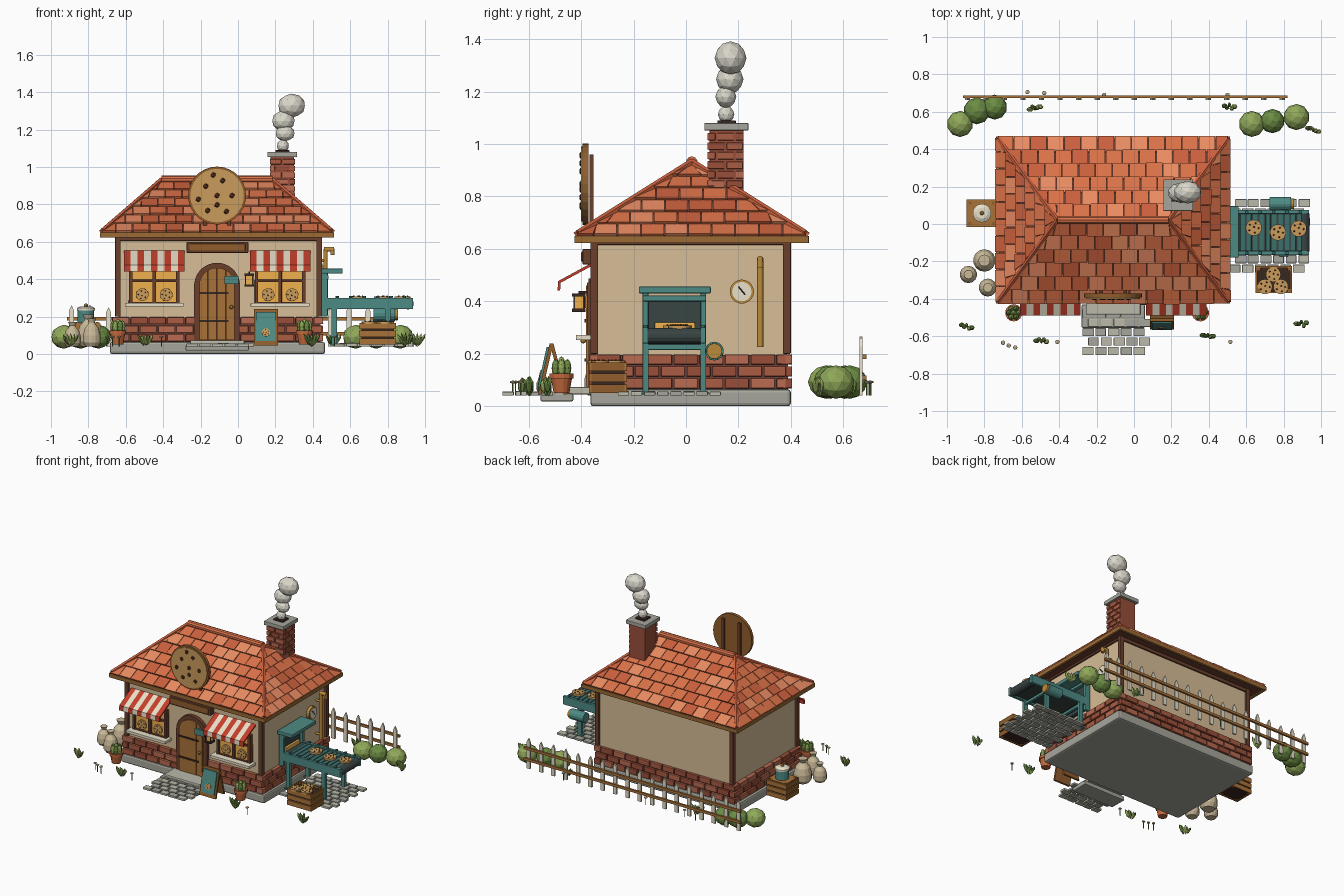
import bpy, bmesh, math, random
from mathutils import Vector as V, Matrix

if "Cube" in bpy.data.objects:
    bpy.data.objects.remove(bpy.data.objects["Cube"])
random.seed(4)
MATS = {}
HEX = dict(tile1='D9714A', tile2='C8603F', tile3='E88A62', brick1='A85C45', brick2='98503C', brick3='B96B52',
           mortar='6B4038', stone='A5A59B', stone2='B9B8A8', wall='D6BC96', timber='6A4130', fascia='9A6A38',
           wood='A8723C', wood2='8F5E30', dark='3A2A24', gold='E0A040', cookie='C99A5C', chip='4A2C1E', cream='E8DFC8',
           red='C4402F', teal='4F8A84', teal2='3D6F6B', belt='3B4644', brass='B98A3E', smoke='DAD7CA', sack='C9B896',
           pot='C0683F', leaf1='8FA85A', leaf2='6B8B45', leaf3='A9BC68', glow='F0B050')

def mat(n):
    if n not in MATS:
        m = bpy.data.materials.new(n)
        m.diffuse_color = [(int(HEX[n][i:i+2], 16) / 255) ** 2.2 for i in (0, 2, 4)] + [1]
        m.use_nodes = True
        m.node_tree.nodes["Principled BSDF"].inputs["Base Color"].default_value = m.diffuse_color
        MATS[n] = m
    return MATS[n]

class Part:
    """One named object gathered from simple solids."""
    def __init__(s, name):
        s.name, s.bm, s.mats = name, bmesh.new(), []
    def tag(s, faces, m, smooth=False):
        if m not in s.mats: s.mats.append(m)
        for f in faces:
            f.material_index = s.mats.index(m); f.smooth = smooth
    def prism(s, pts, top, m):
        if isinstance(top, V): top = [V(p) + top for p in pts]
        a = [s.bm.verts.new(p) for p in pts]; b = [s.bm.verts.new(p) for p in top]
        n = len(a)
        s.tag([s.bm.faces.new(a[::-1]), s.bm.faces.new(b)] +
              [s.bm.faces.new((a[i], a[(i+1) % n], b[(i+1) % n], b[i])) for i in range(n)], m)
    def box(s, x0, x1, y0, y1, z0, z1, m):
        s.prism([(x0, y0, z0), (x1, y0, z0), (x1, y1, z0), (x0, y1, z0)], V((0, 0, z1 - z0)), m)
    def cyl(s, p, q, r, m, r2=None, n=14):
        p, q = V(p), V(q); d = q - p
        M = Matrix.Translation((p + q) / 2) @ d.to_track_quat('Z', 'Y').to_matrix().to_4x4()
        g = bmesh.ops.create_cone(s.bm, cap_ends=True, segments=n, radius1=r, radius2=r if r2 is None else r2,
                                  depth=d.length, matrix=M)
        s.tag({f for v in g['verts'] for f in v.link_faces}, m)
    def ball(s, c, r, m, sub=2, rot=None):
        M = Matrix.Translation(c) @ (rot or Matrix()) @ Matrix.Diagonal((*r, 1))
        g = bmesh.ops.create_icosphere(s.bm, subdivisions=sub, radius=1, matrix=M)
        s.tag({f for v in g['verts'] for f in v.link_faces}, m, sub > 2)
    def lathe(s, x, y, prof, m, n=14):
        for (r, z), (r2, z2) in zip(prof, prof[1:]):
            s.cyl((x, y, z), (x, y, z2), r, m, r2, n)
    def cookie(s, c, r, axis, t=.014):
        c, ax = V(c), V(axis)
        s.cyl(c, c + ax * t, r, 'cookie', n=20)
        u = ax.orthogonal().normalized(); w = ax.cross(u)
        for i in range(6):
            k = r * (.62 if i else .1); a = i * 1.256 + .4
            s.ball(c + ax * t + (u * math.cos(a) + w * math.sin(a)) * k, [r * .12] * 3, 'chip', 1)
    def done(s, bevel=0):
        bmesh.ops.remove_doubles(s.bm, verts=s.bm.verts, dist=1e-5)
        bmesh.ops.recalc_face_normals(s.bm, faces=s.bm.faces)
        me = bpy.data.meshes.new(s.name); s.bm.to_mesh(me); s.bm.free()
        for m in s.mats: me.materials.append(mat(m))
        o = bpy.data.objects.new(s.name, me); bpy.context.collection.objects.link(o)
        if bevel:
            b = o.modifiers.new('bevel', 'BEVEL'); b.width = bevel; b.segments = 2

def bricks(p, axis, a0, a1, f0, f1, z0, z1, rows, w, gap=.008):
    h = (z1 - z0) / rows
    for r in range(rows):
        a = a0 - (w / 2 if r % 2 else 0)
        while a < a1 - .01:
            lo, hi = max(a, a0), min(a + w - gap, a1); a += w
            if hi - lo < .015: continue
            z = z0 + r * h; m = random.choice(['brick1', 'brick2', 'brick3'])
            if axis == 'x': p.box(lo, hi, f0, f1, z, z + h - gap, m)
            else: p.box(f0, f1, lo, hi, z, z + h - gap, m)

# foundation, walls and brick skirt
p = Part('foundation'); p.box(-.685, .465, -.365, .4, 0, .065, 'stone'); p.done(.012)
p = Part('walls'); p.box(-.64, .43, -.345, .385, .06, .63, 'wall')
p.box(-.655, .442, -.352, .39, .06, .195, 'mortar'); p.done()
p = Part('brick_skirt')
for f0, f1 in ((-.368, -.34), (.38, .405)): bricks(p, 'x', -.672, .455, f0, f1, .068, .205, 3, .098)
for f0, f1 in ((-.672, -.64), (.43, .455)): bricks(p, 'y', -.34, .38, f0, f1, .068, .205, 3, .098)
p.done(.003)
p = Part('timber_frame')
for x in (-.657, .42):
    for y in (-.365, .37): p.box(x, x + .03, y, y + .03, .2, .63, 'timber')
for y in (-.36, .38): p.box(-.65, .445, y, y + .015, .605, .63, 'timber')
for x in (-.65, .43): p.box(x, x + .013, -.35, .39, .615, .63, 'timber')
p.done(.003)

# hipped roof: core, eave boards, tiles, ridge and hip caps
ex0, ex1, ey0, ey1, ez = -.725, .5, -.412, .455, .645
E = [V((ex0, ey0, ez)), V((ex1, ey0, ez)), V((ex1, ey1, ez)), V((ex0, ey1, ez))]
RL, RR = V((-.41, .022, .917)), V((.185, .022, .917))
p = Part('roof_core'); p.box(ex0, ex1, ey0, ey1, .63, ez, 'timber')
lo = [p.bm.verts.new(e) for e in E]; l, r = p.bm.verts.new(RL), p.bm.verts.new(RR)
p.tag([p.bm.faces.new(f) for f in ((lo[0], lo[1], r, l), (lo[1], lo[2], r), (lo[2], lo[3], l, r), (lo[3], lo[0], l))], 'mortar')
p.done()
p = Part('eave_boards')
for y in (ey0 - .014, ey1 - .006): p.box(ex0 - .014, ex1 + .014, y, y + .02, .622, .65, 'fascia')
for x in (ex0 - .014, ex1 - .006): p.box(x, x + .02, ey0, ey1, .622, .65, 'fascia')
p.done(.003)
p = Part('roof_tiles')
for e0, e1, r0, r1 in ((E[0], E[1], RL, RR), (E[1], E[2], RR, RR), (E[2], E[3], RR, RL), (E[3], E[0], RL, RL)):
    u = (e1 - e0).normalized(); L = (e1 - e0).length
    a, b = (r0 - e0).dot(u), (e1 - r1).dot(u)
    w = (r0 - e0) - u * a; n = u.cross(w).normalized(); rows = 6
    for j in range(rows):
        v0, v1 = (j - .06) / rows, (j + 1) / rows
        s = -random.uniform(.01, .03) - (.045 if j % 2 else 0)
        while s < L:
            c = lambda q, v: min(max(q, a * v), max(L - b * v, a * v))
            q0, q1 = s, s + .086; s += .09
            if c(q1, v0) - c(q0, v0) < .012: continue
            t = random.uniform(.018, .024)
            pt = lambda q, v, h: e0 + u * c(q, v) + w * v + n * h
            p.prism([pt(q0, v0, 0), pt(q1, v0, 0), pt(q1, v1, 0), pt(q0, v1, 0)],
                    [pt(q0, v0, t), pt(q1, v0, t), pt(q1, v1, .01), pt(q0, v1, .01)],
                    random.choice(['tile1', 'tile1', 'tile2', 'tile3']))
p.done()
p = Part('ridge_and_hip_caps'); up = V((0, 0, .014))
p.cyl(RL + up, RR + up, .022, 'tile1', n=10)
for e, r in zip(E, (RL, RR, RR, RL)): p.cyl(e + up, r + up, .014, 'tile2', n=6)
p.done()

# chimney and smoke
p = Part('chimney'); p.box(.175, .3, .09, .22, .76, 1.055, 'brick2')
bricks(p, 'x', .17, .305, .082, .1, .8, 1.05, 7, .07); bricks(p, 'y', .085, .22, .29, .306, .76, 1.05, 8, .07)
p.box(.158, .315, .07, .238, 1.052, 1.08, 'stone'); p.box(.2, .275, .12, .19, 1.07, 1.09, 'dark'); p.done(.003)
p = Part('smoke')
for x, y, z, r, k in ((.24, .153, 1.113, .033, .033), (.252, .152, 1.18, .052, .042), (.243, .167, 1.247, .062, .055),
                      (.287, .17, 1.328, .074, .064)): p.ball((x, y, z), (r, k * .95, k), 'smoke')
p.done()

# round biscuit roof sign and its supports
p = Part('roof_sign'); X, Z = -.112, .847
p.cyl((X, -.372, Z), (X, -.394, Z), .155, 'wood2', n=28); p.cyl((X, -.39, Z), (X, -.4, Z), .143, 'cookie', n=28)
for dx, dz in ((-.06, .05), (.03, .08), (.08, 0), (.05, -.085), (-.05, -.08), (-.1, -.02), (0, 0), (-.02, .11), (0, -.05)):
    p.ball((X + dx, -.4, Z + dz), (.015, .008, .015), 'chip', 1)
for dx in (-.065, .065): p.box(X + dx - .01, X + dx + .01, -.368, -.352, .65, .96, 'timber')
p.done()
p = Part('name_board'); p.box(-.275, .055, -.395, -.35, .54, .6, 'timber'); p.box(-.26, .04, -.4, -.39, .55, .59, 'wood2'); p.done(.005)

# arched door
def arch(p, xa, xb, cx, r, zc, z0, y0, y1, m, n=12):
    pts = [(xa, y0, z0)]
    for i in range(n + 1):
        x = xa + (xb - xa) * (.5 - .5 * math.cos(math.pi * i / n))
        pts.append((x, y0, zc + math.sqrt(max(r * r - (x - cx) ** 2, 0))))
    p.prism(pts + [(xb, y0, z0)], V((0, y1 - y0, 0)), m)
p = Part('door'); arch(p, -.235, .01, -.112, .1226, .365, .07, -.372, -.34, 'timber', 18)
for i in range(4):
    xa = -.207 + i * .0475; arch(p, xa, xa + .0445, -.112, .096, .365, .075, -.382, -.36, 'wood', 8)
for z in (.17, .32): p.box(-.207, -.05, -.387, -.375, z, z + .012, 'dark')
p.ball((-.035, -.392, .25), [.011] * 3, 'brass'); p.box(-.072, .004, -.395, -.382, .375, .418, 'teal'); p.done()
p = Part('door_steps'); p.box(-.255, .035, -.485, -.36, .045, .073, 'stone2'); p.box(-.28, .058, -.555, -.43, .018, .048, 'stone'); p.done(.006)

# windows, sills and striped awnings
for side, cx in (('left', -.448), ('right', .225)):
    p = Part(side + '_window'); p.box(cx - .125, cx + .125, -.36, -.34, .27, .46, 'glow')
    for x in (-.135, -.009, .117): p.box(cx + x, cx + x + .018, -.378, -.345, .265, .47, 'timber')
    for z in (.265, .385, .46): p.box(cx - .135, cx + .135, -.375, -.345, z, z + .012, 'timber')
    for x in (-.064, .064): p.cookie((cx + x, -.362, .317), .034, (0, -1, 0), .01)
    p.box(cx - .157, cx + .157, -.42, -.345, .253, .272, 'cream'); p.done(.002)
    p = Part(side + '_awning')
    for i in range(9):
        x = cx - .162 + i * .036
        p.prism([(x, -.35, .552), (x, -.488, .477), (x, -.49, .442), (x, -.48, .442), (x, -.478, .471), (x, -.35, .54)],
                V((.036, 0, 0)), 'cream' if i % 2 else 'red')
    p.done()

# lantern and sandwich board
p = Part('lantern'); p.box(.055, .065, -.41, -.35, .43, .44, 'dark'); p.box(.043, .077, -.426, -.39, .37, .42, 'glow')
for z in (.36, .418): p.box(.035, .085, -.434, -.384, z, z + .012, 'dark')
for x in (.038, .076):
    for y in (-.43, -.392): p.box(x, x + .006, y, y + .006, .365, .425, 'dark')
p.done()
p = Part('sandwich_board')
for yb, m in ((-.565, 'wood2'), (-.468, 'wood2')):
    p.prism([(.085, yb, .045), (.215, yb, .045), (.215, -.52, .24), (.085, -.52, .24)], V((0, .014, 0)), m)
p.prism([(.097, -.566, .07), (.203, -.566, .07), (.203, -.532, .225), (.097, -.532, .225)], V((0, .012, 0)), 'teal')
p.cookie((.15, -.553, .115), .022, (0, -.98, .2), .006); p.done()

# potted plants
for side, x in (('left', -.643), ('right', .355)):
    p = Part(side + '_potted_plant'); p.lathe(x, -.475, [(.03, .05), (.04, .105)], 'pot'); p.lathe(x, -.475, [(.046, .105), (.046, .125)], 'pot')
    for i in range(7):
        a = i * 1.047; k = .026 if i else 0
        p.ball((x + k * math.cos(a), -.475 + k * math.sin(a), .145 + (0 if i else .01)), (.015, .015, .035), 'leaf2' if i % 2 else 'leaf1')
    p.done()

# conveyor oven on the right wall
p = Part('oven_mouth'); p.box(.43, .46, -.15, .065, .23, .42, 'belt'); p.box(.455, .475, -.12, .035, .28, .32, 'glow')
for y in (-.165, .055): p.box(.44, .48, y, y + .022, .2, .435, 'teal')
p.box(.44, .485, -.165, .077, .4, .422, 'teal'); p.box(.44, .56, -.18, .095, .43, .457, 'teal'); p.done(.005)
p = Part('conveyor'); p.box(.47, .91, -.145, .055, .25, .29, 'belt')
for x in (.49, .91): p.cyl((x, -.147, .268), (x, .057, .268), .03, 'belt')
for i in range(12): p.box(.5 + i * .034, .525 + i * .034, -.143, .053, .288, .294, 'teal2')
for y in (-.165, .055):
    p.box(.475, .935, y, y + .02, .24, .3, 'teal')
    for i in range(6): p.cyl((.53 + i * .072, y + .01, .3), (.53 + i * .072, y + .01, .31), .01, 'teal2', n=8)
    for x in (.515, .8):
        p.box(x - .015, x + .015, y, y + .022, .05, .245, 'teal'); p.box(x - .024, x + .024, y - .008, y + .03, .045, .056, 'teal2')
for x in (.515, .8): p.box(x - .01, x + .01, -.15, .06, .215, .235, 'teal')
p.cyl((.725, .108, .21), (.84, .108, .21), .036, 'teal'); p.cyl((.84, .108, .21), (.855, .108, .21), .03, 'brass')
p.done(.002)
p = Part('belt_biscuits')
for x, y in ((.64, -.02), (.77, -.045), (.88, -.025)): p.cookie((x, y, .294), .043, (0, 0, 1))
p.done()
p = Part('wall_gauge'); p.cyl((.43, .213, .437), (.452, .213, .437), .046, 'brass', n=20)
p.cyl((.45, .213, .437), (.456, .213, .437), .037, 'cream', n=20); p.cyl((.458, .2, .455), (.458, .225, .425), .003, 'dark', n=5); p.done()
p = Part('steam_pipe'); path = [(.43, .283, .345), (.47, .283, .345)]
p.cyl((.468, .283, .225), (.468, .283, .56), .012, 'brass'); p.cyl((.46, .283, .56), (.512, .283, .56), .013, 'brass')
p.cyl((.505, .283, .565), (.505, .283, .53), .012, 'brass')
for z in (.26, .5): p.cyl((.43, .283, z), (.468, .283, z), .008, 'brass')
p.done()

# paving
for name, x0, y0, rows, cols in (('front_path', -.275, -.7, 5, 5), ('oven_paving', .51, -.26, 8, 6)):
    p = Part(name); w = .068
    for r in range(rows):
        for c in range(cols):
            x = x0 + c * w + (r % 2) * .03; y = y0 + r * .05
            p.box(x, x + w - random.uniform(.006, .012), y, y + .043, .04, .054 + random.uniform(0, .004), random.choice(['stone', 'stone2']))
    p.done(.003)

# crates, canister and sacks
def crate(name, x0, x1, y0, y1, z0, z1):
    p = Part(name); h = (z1 - z0) / 3; t = .01
    p.box(x0 + t, x1 - t, y0 + t, y1 - t, z0 + .005, z1 - .02, 'dark')
    for i in range(3):
        a, b = z0 + i * h, z0 + (i + 1) * h - .008
        for y in (y0, y1 - t): p.box(x0, x1, y, y + t, a, b, 'wood')
        for x in (x0, x1 - t): p.box(x, x + t, y0 + t, y1 - t, a, b, 'wood2')
    for x in (x0 + t, x1 - 2.5 * t):
        for y in (y0 + t, y1 - 2.5 * t): p.box(x, x + .015, y, y + .015, z0, z1, 'wood2')
    return p
p = crate('biscuit_crate', .65, .845, -.37, -.225, .05, .175)
for x, y in ((.7, -.335), (.785, -.335), (.745, -.27)): p.cookie((x, y, .16), .04, (0, 0, 1))
p.done()
p = crate('canister_crate', -.895, -.735, -.015, .13, .05, .17); p.box(-.89, -.74, -.01, .125, .155, .168, 'wood'); p.done()
p = Part('canister'); p.lathe(-.813, .058, [(.045, .168), (.045, .235)], 'teal'); p.lathe(-.813, .058, [(.05, .232), (.05, .245), (.03, .255)], 'cream')
p.ball((-.813, .058, .259), [.011] * 3, 'brass'); p.done()
p = Part('sacks')
for x, y, r, h in ((-.8, -.195, .06, .17), (-.885, -.27, .046, .13), (-.782, -.34, .048, .15)):
    p.lathe(x, y, [(r * k, .04 + h * z) for k, z in ((.7, 0), (1, .15), (1, .4), (.8, .65), (.38, .82), (.35, .86), (.52, 1))], 'sack')
p.done()

# bushes, fence, grass and flowers
p = Part('bushes')
for x, y, r, m in ((-.93, .535, .07, 'leaf1'), (-.84, .605, .072, 'leaf2'), (-.745, .625, .067, 'leaf2'),
                   (.63, .535, .07, 'leaf1'), (.74, .55, .065, 'leaf2'), (.868, .572, .07, 'leaf1')):
    p.ball((x, y, .092), (r, r, .064), m)
p.done()
p = Part('picket_fence')
for i in range(18):
    x = -.89 + i * .099; z = .25 + random.uniform(-.012, .012); w = .014
    p.prism([(x - w, .662, .04), (x + w, .662, .04), (x + w, .662, z - .025), (x, .662, z + .005), (x - w, .662, z - .025)], V((0, .012, 0)), 'cream')
for z in (.1, .18): p.box(-.915, .82, .674, .688, z, z + .018, 'wood')
p.done()
p = Part('grass_tufts')
for x, y in ((-.895, -.55), (-.495, -.625), (.395, -.605), (.895, -.535), (.958, .505), (-.53, .62), (.51, .628)):
    for i in range(5):
        R = Matrix.Rotation((i - 2) * .25, 4, 'Y')
        p.ball((x + (i - 2) * .013, y + random.uniform(-.012, .012), .076), (.009, .014, random.uniform(.03, .042)), random.choice(['leaf1', 'leaf2', 'leaf3']), 1, R)
p.done()
p = Part('small_flowers')
for x, y in ((-.7, -.635), (-.67, -.65), (-.635, -.66), (-.41, -.63), (.515, -.63), (-.57, .705), (-.48, .7), (-.16, .69), (.5, .69)):
    p.cyl((x, y, .04), (x, y, .09), .003, 'leaf2', n=5); p.ball((x, y, .092), (.013, .013, .006), 'sack', 1)
p.done()
